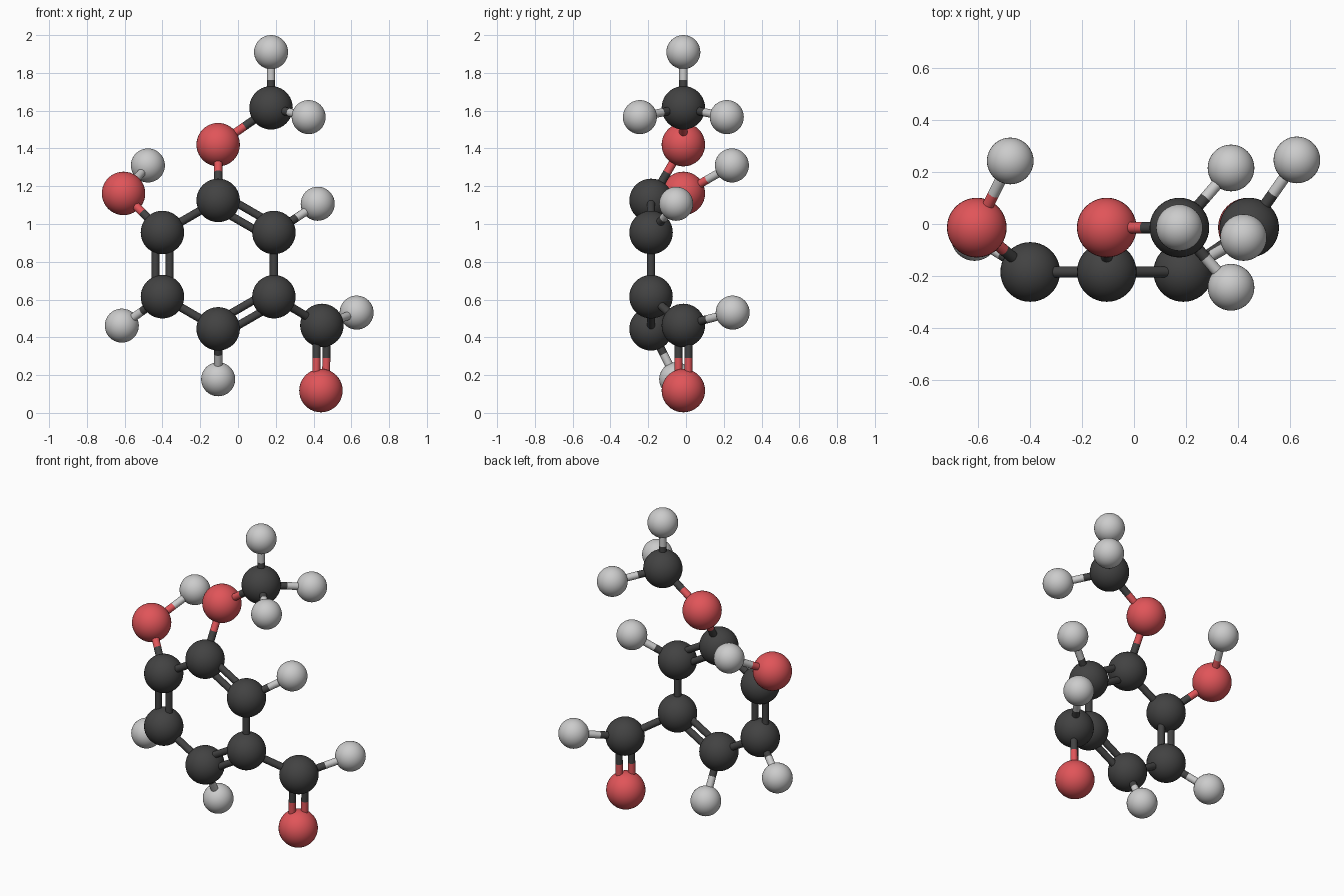
import bpy
from mathutils import Vector

if "Cube" in bpy.data.objects:
    bpy.data.objects.remove(bpy.data.objects["Cube"])


def material(name, rgb):
    m = bpy.data.materials.new(name)
    m.diffuse_color = (*rgb, 1)
    m.use_nodes = True
    m.node_tree.nodes["Principled BSDF"].inputs["Base Color"].default_value = m.diffuse_color
    return m


MATS = {
    "C": material("carbon_dark", (0.055, 0.055, 0.055)),
    "O": material("oxygen_red", (0.75, 0.09, 0.10)),
    "H": material("hydrogen_light", (0.55, 0.55, 0.55)),
}
RADIUS = {"C": 0.115, "O": 0.115, "H": 0.09}
RY, SY = -0.185, -0.014      # depth of the ring and of the side groups

# name: (element, centre)
ATOMS = {
    "ring_carbon_1": ("C", (-0.105, RY, 1.125)),
    "ring_carbon_2": ("C", (0.19, RY, 0.955)),
    "ring_carbon_3": ("C", (0.19, RY, 0.615)),
    "ring_carbon_4": ("C", (-0.105, RY, 0.445)),
    "ring_carbon_5": ("C", (-0.40, RY, 0.615)),
    "ring_carbon_6": ("C", (-0.40, RY, 0.955)),
    "ring_hydrogen_2": ("H", (0.422, -0.052, 1.107)),
    "ring_hydrogen_4": ("H", (-0.105, -0.052, 0.178)),
    "ring_hydrogen_5": ("H", (-0.615, -0.052, 0.462)),
    "ether_oxygen": ("O", (-0.105, SY, 1.42)),
    "methyl_carbon": ("C", (0.175, SY, 1.615)),
    "methyl_hydrogen_top": ("H", (0.175, SY, 1.91)),
    "methyl_hydrogen_front": ("H", (0.374, -0.244, 1.566)),
    "methyl_hydrogen_back": ("H", (0.374, 0.216, 1.566)),
    "hydroxyl_oxygen": ("O", (-0.606, SY, 1.162)),
    "hydroxyl_hydrogen": ("H", (-0.477, 0.243, 1.31)),
    "aldehyde_carbon": ("C", (0.444, SY, 0.463)),
    "aldehyde_oxygen": ("O", (0.439, SY, 0.118)),
    "aldehyde_hydrogen": ("H", (0.628, 0.247, 0.531)),
}
# each single bond, by the two atoms it joins
SINGLE = [
    ("ring_carbon_2", "ring_carbon_3"), ("ring_carbon_4", "ring_carbon_5"),
    ("ring_carbon_6", "ring_carbon_1"), ("ring_carbon_1", "ether_oxygen"),
    ("ether_oxygen", "methyl_carbon"), ("methyl_carbon", "methyl_hydrogen_top"),
    ("methyl_carbon", "methyl_hydrogen_front"), ("methyl_carbon", "methyl_hydrogen_back"),
    ("ring_carbon_6", "hydroxyl_oxygen"), ("hydroxyl_oxygen", "hydroxyl_hydrogen"),
    ("ring_carbon_3", "aldehyde_carbon"), ("aldehyde_carbon", "aldehyde_hydrogen"),
    ("ring_carbon_2", "ring_hydrogen_2"), ("ring_carbon_4", "ring_hydrogen_4"),
    ("ring_carbon_5", "ring_hydrogen_5"),
]
# double bonds, with the normal of the plane their two rods lie in
DOUBLE = [
    ("ring_carbon_1", "ring_carbon_2", (0, 1, 0)),
    ("ring_carbon_3", "ring_carbon_4", (0, 1, 0)),
    ("ring_carbon_5", "ring_carbon_6", (0, 1, 0)),
    ("aldehyde_carbon", "aldehyde_oxygen", (1, -1, 0)),
]


def finish(name, element):
    ob = bpy.context.object
    ob.name = name
    ob.data.materials.append(MATS[element])
    bpy.ops.object.shade_smooth_by_angle()


def rod(name, element, a, b, r):
    d = b - a
    bpy.ops.mesh.primitive_cylinder_add(
        vertices=20, radius=r, depth=d.length, location=(a + b) / 2,
        rotation=d.to_track_quat('Z', 'Y').to_euler())
    finish(name, element)


def bond(first, second, r, shift=Vector((0, 0, 0)), tag=""):
    """Rod in two halves, each coloured like its own atom."""
    ends = [(ATOMS[n][0], Vector(ATOMS[n][1]) + shift) for n in (first, second)]
    mid = (ends[0][1] + ends[1][1]) / 2
    for (element, p), here, there in zip(ends, (first, second), (second, first)):
        rod(f"bond{tag}_{here}_to_{there}", element, p, mid, r)


# atoms
for name, (element, centre) in ATOMS.items():
    bpy.ops.mesh.primitive_uv_sphere_add(
        segments=40, ring_count=20, radius=RADIUS[element], location=centre)
    finish(name, element)

# single bonds
for first, second in SINGLE:
    bond(first, second, 0.022)

# double bonds
for first, second, normal in DOUBLE:
    along = Vector(ATOMS[second][1]) - Vector(ATOMS[first][1])
    side = along.cross(Vector(normal)).normalized() * 0.037
    bond(first, second, 0.021, side, "_a")
    bond(first, second, 0.021, -side, "_b")
